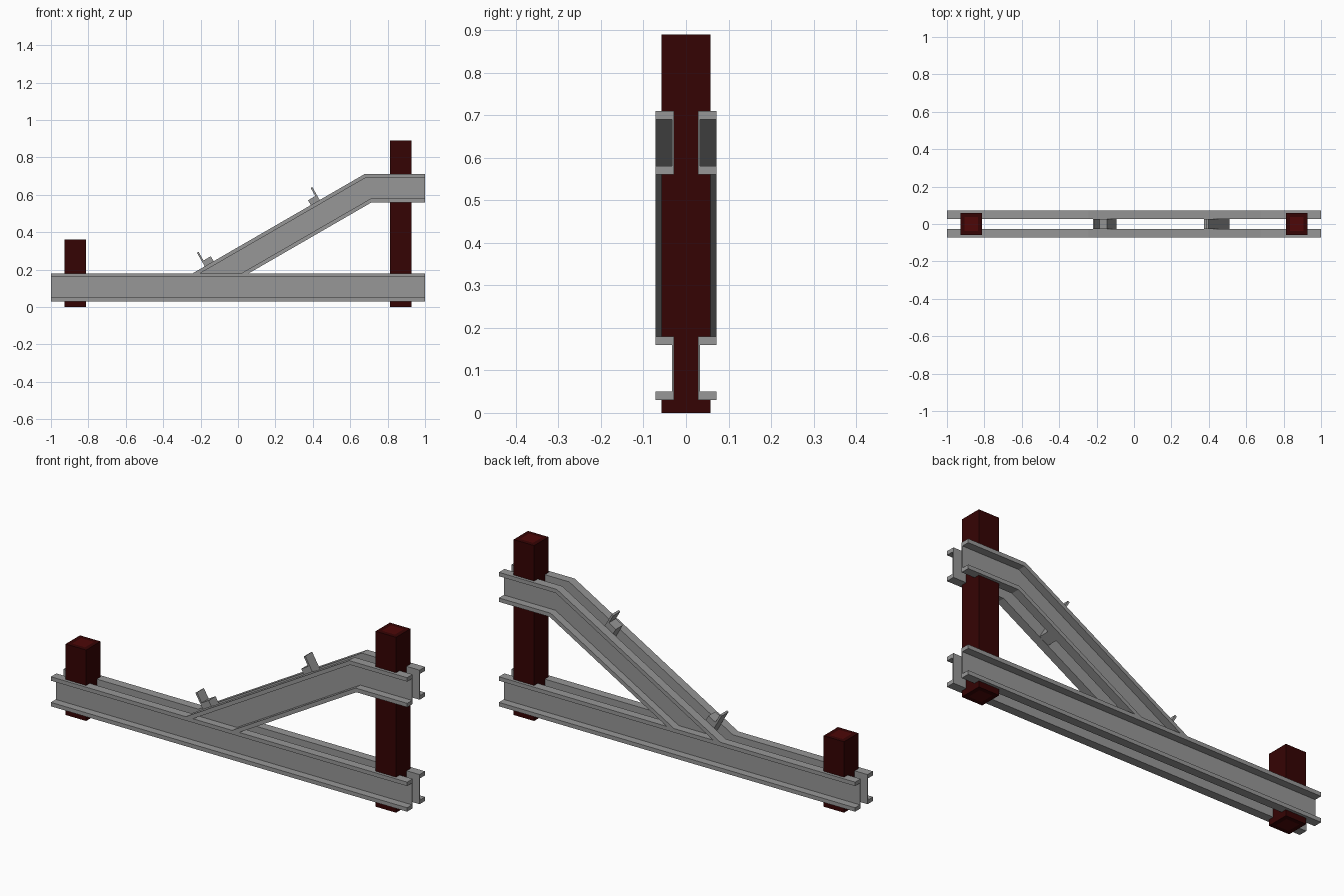
import bpy, bmesh
from math import cos, sin, radians

if "Cube" in bpy.data.objects:
    bpy.data.objects.remove(bpy.data.objects["Cube"])

WEB_IN, WEB_OUT, FLANGE_OUT = 0.028, 0.033, 0.072
DEPTH, FLANGE = 0.15, 0.02


def finish(name, bm, materials):
    bmesh.ops.recalc_face_normals(bm, faces=bm.faces)
    mesh = bpy.data.meshes.new(name)
    bm.to_mesh(mesh)
    bm.free()
    for m in materials:
        mesh.materials.append(m)
    obj = bpy.data.objects.new(name, mesh)
    bpy.context.collection.objects.link(obj)
    return obj


def material(name, color):
    m = bpy.data.materials.new(name)
    m.diffuse_color = color
    m.use_nodes = True
    m.node_tree.nodes["Principled BSDF"].inputs["Base Color"].default_value = m.diffuse_color
    return m


def prism(points, offset):
    """Extrude a closed polygon along an offset vector."""
    bm = bmesh.new()
    face = bm.faces.new([bm.verts.new(p) for p in points])
    ext = bmesh.ops.extrude_face_region(bm, geom=[face], use_keep_orig=True)
    verts = [g for g in ext["geom"] if isinstance(g, bmesh.types.BMVert)]
    bmesh.ops.translate(bm, verts=verts, vec=offset)
    return bm


def channel_pair(name, stations):
    """Loft a C-section through (top, bottom) x-z stations, mirrored in y."""
    f = FLANGE / DEPTH
    section = [(WEB_IN, 0), (FLANGE_OUT, 0), (FLANGE_OUT, f), (WEB_OUT, f),
               (WEB_OUT, 1 - f), (FLANGE_OUT, 1 - f), (FLANGE_OUT, 1), (WEB_IN, 1)]
    bm = bmesh.new()
    rings = []
    for (tx, tz), (bx, bz) in stations:
        rings.append([bm.verts.new((tx + (bx - tx) * t, y, tz + (bz - tz) * t))
                      for y, t in section])
    n = len(section)
    for a, b in zip(rings, rings[1:]):
        for i in range(n):
            j = (i + 1) % n
            bm.faces.new((a[i], a[j], b[j], b[i]))
    bm.faces.new(rings[0])
    bm.faces.new(rings[-1])
    obj = finish(name, bm, (steel,))
    mirror = obj.modifiers.new("mirror", "MIRROR")
    mirror.use_axis = (False, True, False)


def post(name, x, height, notches):
    """Square post, notched on front and back where the channels clamp it."""
    h = 0.0575
    side = [(h, 0)]
    for z0, z1 in notches:
        side += [(h, z0), (WEB_IN, z0), (WEB_IN, z1), (h, z1)]
    side.append((h, height))
    outline = side + [(-y, z) for y, z in reversed(side)]
    bm = prism([(x - h, y, z) for y, z in outline], (2 * h, 0, 0))
    bm.normal_update()
    # brighter square at the centre of each end
    for z in (0, height):
        end = [f for f in bm.faces if all(abs(v.co.z - z) < 1e-5 for v in f.verts)]
        bmesh.ops.inset_region(bm, faces=end, thickness=0.03)
        for f in end:
            f.material_index = 1
    finish(name, bm, (dark_red, core_red))


def bracket(name, origin, profile):
    """Stepped stop between the sloping channels; profile is along/across the slope."""
    c, s = cos(radians(30)), sin(radians(30))
    pts = [(origin[0] + u * c - v * s, -WEB_IN, origin[1] + u * s + v * c)
           for u, v in profile]
    finish(name, prism(pts, (0, 2 * WEB_IN, 0)), (steel,))


steel = material("dark_steel", (0.31, 0.31, 0.31, 1))
dark_red = material("dark_red", (0.036, 0.001, 0.001, 1))
core_red = material("core_red", (0.075, 0.002, 0.002, 1))

# channels
channel_pair("lower_beams", [((-1, 0.18), (-1, 0.03)), ((1, 0.18), (1, 0.03))])
channel_pair("sloping_beams", [((-0.243, 0.18), (0.057, 0.18)),
                               ((0.675, 0.71), (0.715, 0.56)),
                               ((1, 0.71), (1, 0.56))])

# posts
post("short_post", -0.87, 0.36, [(0.03, 0.18)])
post("tall_post", 0.87, 0.89, [(0.03, 0.18), (0.56, 0.71)])

# brackets on the slope
bracket("lower_bracket", (-0.178, 0.218),
        [(0, 0.083), (0.01, 0.083), (0.01, 0.03), (0.055, 0.03),
         (0.055, -0.0757), (0, -0.044)])
bracket("upper_bracket", (0.437, 0.5725),
        [(0, 0.08), (0, -0.148), (-0.055, -0.148), (-0.055, 0.03),
         (-0.01, 0.03), (-0.01, 0.08)])
